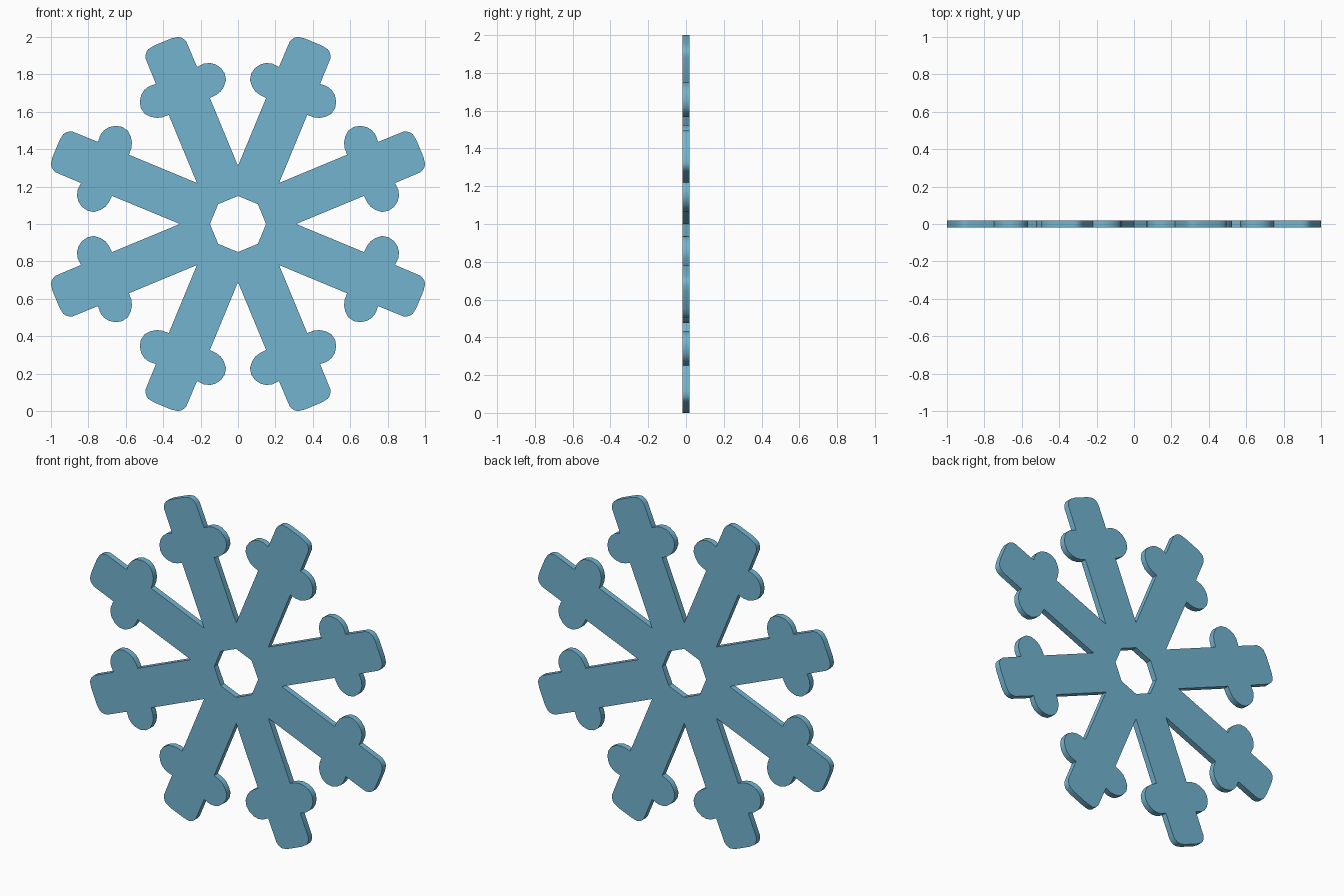
import bpy, bmesh, math

if "Cube" in bpy.data.objects:
    bpy.data.objects.remove(bpy.data.objects["Cube"])

# Half outline of one arm: (distance along arm, half width), hub to tip
HALF = [
    (0.1386, 0.0574),                                   # hub hole corner
    (0.287, 0.119), (0.68, 0.119),                      # valley, straight shaft
    (0.682, 0.155), (0.69, 0.185), (0.708, 0.212), (0.735, 0.235),
    (0.77, 0.243), (0.805, 0.235), (0.835, 0.215), (0.853, 0.19),
    (0.862, 0.16), (0.86, 0.119),                       # rounded side lobe
    (1.005, 0.118), (1.025, 0.110), (1.038, 0.100),
    (1.047, 0.086), (1.053, 0.05),                      # rounded tip
]
OUTLINE = [(u, -v) for u, v in HALF] + [(u, v) for u, v in reversed(HALF)]
ARMS = 8

# Flat snowflake: eight arms round an octagonal hole
bm = bmesh.new()
for i in range(ARMS):
    a = math.radians(22.5 + 45 * i)
    c, s = math.cos(a), math.sin(a)
    bm.faces.new([bm.verts.new((u * c - v * s, 0, 1 + u * s + v * c))
                  for u, v in OUTLINE])
bmesh.ops.remove_doubles(bm, verts=bm.verts, dist=0.003)
bm.normal_update()
for f in bm.faces:
    if f.normal.y > 0:
        f.normal_flip()
mesh = bpy.data.meshes.new("snowflake")
bm.to_mesh(mesh)
bm.free()
snowflake = bpy.data.objects.new("snowflake", mesh)
bpy.context.collection.objects.link(snowflake)

# Ice blue colour
mat = bpy.data.materials.new("ice_blue")
mat.diffuse_color = (0.17, 0.456, 0.631, 1)
mat.use_nodes = True
mat.node_tree.nodes["Principled BSDF"].inputs["Base Color"].default_value = mat.diffuse_color
mesh.materials.append(mat)

# Thickness, then smooth rounded rims with crisp edges
solid = snowflake.modifiers.new("thickness", 'SOLIDIFY')
solid.thickness = 0.036
solid.offset = 0
bpy.context.view_layer.objects.active = snowflake
snowflake.select_set(True)
bpy.ops.object.modifier_apply(modifier=solid.name)
bpy.ops.object.shade_smooth_by_angle(angle=math.radians(35))
